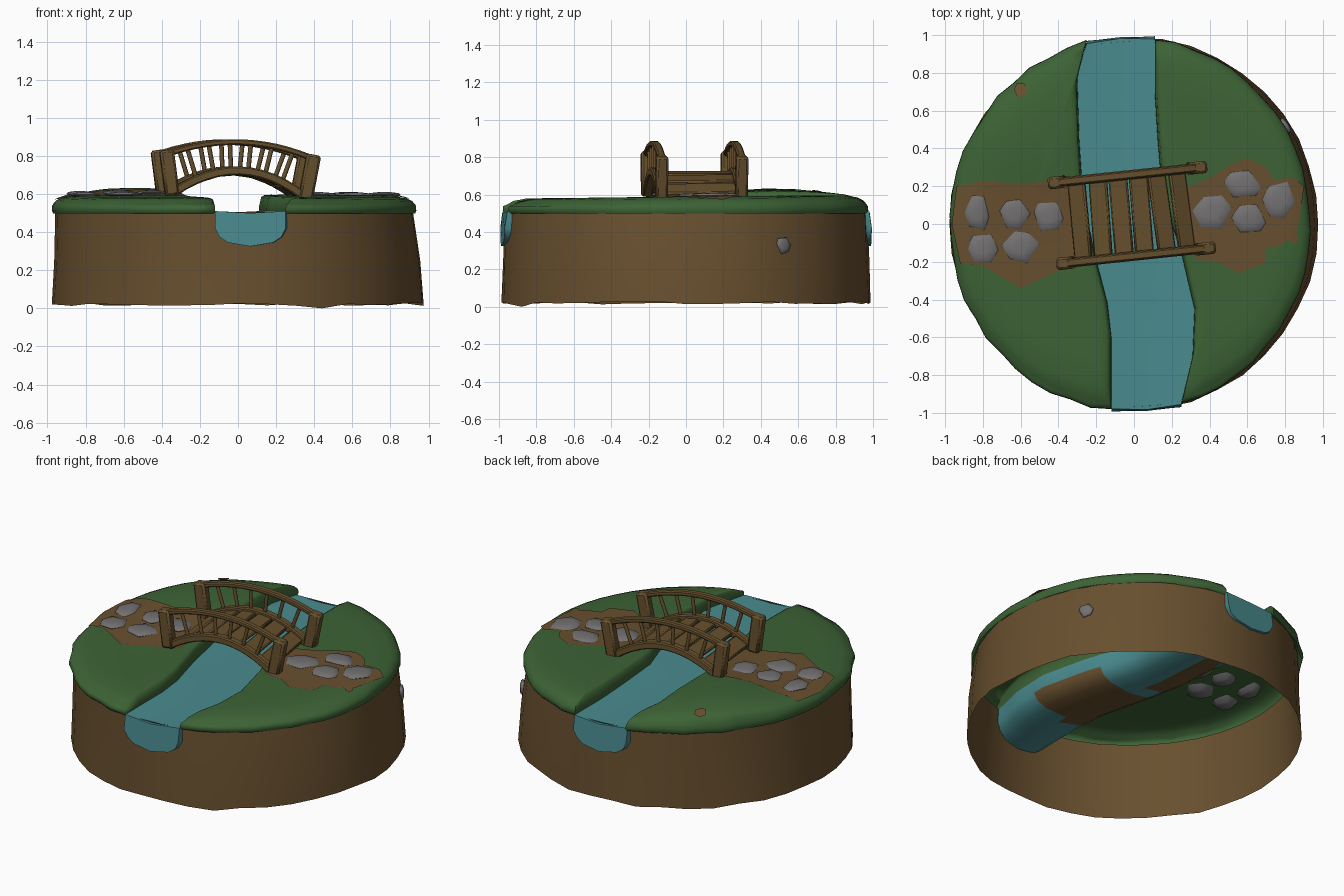
import bpy, bmesh, math, random
from mathutils import Matrix, Vector

if "Cube" in bpy.data.objects:
    bpy.data.objects.remove(bpy.data.objects["Cube"])

random.seed(4)


def material(name, rgb):
    m = bpy.data.materials.new(name)
    m.diffuse_color = (*rgb, 1)
    m.use_nodes = True
    m.node_tree.nodes["Principled BSDF"].inputs["Base Color"].default_value = m.diffuse_color
    return m


GRASS = material("grass green", (0.046, 0.124, 0.036))
SOIL = material("soil brown", (0.138, 0.079, 0.028))
WATER = material("water blue", (0.068, 0.260, 0.275))
STONE = material("stone grey", (0.170, 0.163, 0.165))
WOOD = material("wood brown", (0.135, 0.080, 0.026))


def finish(name, bm, mats, sheet=False, angle=40, bevel=0, matrix=None):
    """Turn a bmesh into a shaded object; sheets are made to face up."""
    bmesh.ops.recalc_face_normals(bm, faces=bm.faces)
    if sheet and sum(f.normal.z * f.calc_area() for f in bm.faces) < 0:
        bmesh.ops.reverse_faces(bm, faces=bm.faces)
    me = bpy.data.meshes.new(name)
    bm.to_mesh(me)
    bm.free()
    ob = bpy.data.objects.new(name, me)
    bpy.context.collection.objects.link(ob)
    for m in mats:
        me.materials.append(m)
    if matrix:
        ob.matrix_world = matrix
    bpy.ops.object.select_all(action='DESELECT')
    ob.select_set(True)
    bpy.context.view_layer.objects.active = ob
    bpy.ops.object.shade_smooth_by_angle(angle=math.radians(angle))
    if bevel:
        b = ob.modifiers.new("soft edges", 'BEVEL')
        b.width, b.segments = bevel, 1
    return ob


def loft(rings, closed=True, cap_start=False, cap_end=False):
    """Join equal-length rings of points with quads."""
    bm = bmesh.new()
    vs = [[bm.verts.new(p) for p in r] for r in rings]
    n = len(vs[0])
    for a, b in zip(vs, vs[1:]):
        for i in range(n if closed else n - 1):
            j = (i + 1) % n
            bm.faces.new((a[i], a[j], b[j], b[i]))
    for ring, cap in ((vs[0], cap_start), (vs[-1], cap_end)):
        if cap:
            bm.faces.new(ring)
    return bm


def subdivide(pts, k):
    out = []
    for a, b in zip(pts, pts[1:]):
        out += [tuple(a[c] + (b[c] - a[c]) * i / k for c in (0, 1)) for i in range(k)]
    return out + [pts[-1]]


CX, RX, RY = -0.02, 0.955, 0.99      # grass outline ellipse


def ground(x, y):
    """Height of the gently rolling turf."""
    r = math.hypot((x - CX) / RX, y / RY)
    bump = 0.04 * math.exp(-((x + 0.55) ** 2 + (y - 0.45) ** 2) / 0.13)
    return 0.588 + 0.01 * y + bump - 0.03 * min(1, max(0, (r - 0.86) / 0.14)) ** 2


def shrink(pts, c, s, z=None, lift=0.0):
    out = []
    for x, y in pts:
        px, py = c[0] + (x - c[0]) * s, c[1] + (y - c[1]) * s
        out.append((px, py, ground(px, py) + lift if z is None else z))
    return out


# River banks, listed from back to front
LEFT = [(-0.25, 0.975), (-0.30, 0.77), (-0.29, 0.45), (-0.27, 0.15), (-0.21, -0.15),
        (-0.14, -0.42), (-0.12, -0.6), (-0.12, -0.98)]
RIGHT = [(0.11, 0.975), (0.11, 0.7), (0.125, 0.45), (0.15, 0.15), (0.25, -0.15),
         (0.32, -0.45), (0.31, -0.7), (0.25, -0.95)]

# Soil wall, open underneath, with a slightly uneven foot
N = 40
rings = []
for k, (cx, rx, ry, z) in enumerate([(0, .977, .988, .02), (-.003, .963, .981, .25), (-.018, .938, .97, .506)]):
    ring = []
    for i in range(N):
        a = math.tau * i / N
        w = 1 + random.uniform(-.004, .004)
        dz = random.uniform(-.008, .01) if k == 0 else 0
        if k == 0 and i == 33:
            dz = -.02
        ring.append((cx + rx * w * math.cos(a), ry * w * math.sin(a), z + dz))
    rings.append(ring)
finish("soil_wall", loft(rings), [SOIL], angle=60)

# Grass banks either side of the river, rolling softly down to the water
for name, edge, side in (("left_grass", LEFT, -1), ("right_grass", RIGHT, 1)):
    a0 = math.atan2(edge[-1][1] / RY, (edge[-1][0] - CX) / RX)
    a1 = math.atan2(edge[0][1] / RY, (edge[0][0] - CX) / RX)
    if side < 0:
        a0 += math.tau
    arc = []
    for i in range(1, 24):
        a = a0 + (a1 - a0) * i / 24
        w = 1 + random.uniform(-.006, .008)
        arc.append((CX + RX * w * math.cos(a), RY * w * math.sin(a)))
    outline = subdivide(edge, 3) + arc
    c = (0.57 * side, 0)
    rings = [shrink(outline, c, .985, .498), shrink(outline, c, 1, .512), shrink(outline, c, .997, .538)]
    rings += [shrink(outline, c, s, lift=d) for s, d in
              ((.975, -.012), (.94, -.003), (.87, 0), (.7, 0), (.5, 0), (.3, 0), (.1, 0))]
    finish(name, loft(rings, cap_end=True), [GRASS], sheet=True, angle=75)

# River: U-shaped channel of water that spills over both ends of the wall
SECTION = [(0, .51), (0, .42), (.06, .375), (.18, .345), (.5, .325), (.82, .345), (.94, .375),
           (1, .42), (1, .51), (.5, .50)]
le, re_ = subdivide(LEFT, 3), subdivide(RIGHT, 3)
rings = []
for i, (l, r) in enumerate(zip(le, re_)):
    ring = []
    for t, z in SECTION:
        x = l[0] + (r[0] - l[0]) * t
        y = l[1] + (r[1] - l[1]) * t
        if i in (0, len(le) - 1):
            e = .985 if z > .49 else 1.0 if z > .41 else .992
            y = math.copysign(e * math.sqrt(1 - (x / 1.02) ** 2), y)
        ring.append((x, y, z))
    rings.append(ring)
bm = loft(rings, cap_start=True, cap_end=True)
bmesh.ops.recalc_face_normals(bm, faces=bm.faces)
for f in bm.faces:                    # earthy river bed under the middle
    m = f.calc_center_median()
    if f.normal.z < -.3 and (-.55 < m.y < -.05 or (-.1 < m.y < .5 and m.x < -.1)):
        f.material_index = 1
finish("river", bm, [WATER, SOIL], angle=50)


# Earth path and small worn patches, laid just over the turf
def patch(name, pts, c):
    pts = subdivide(pts + [pts[0]], 2)[:-1]
    rings = [shrink(pts, c, s, lift=.006) for s in (1, .93, .85, .7, .5, .3, .1)]
    finish(name, loft(rings, cap_end=True), [SOIL], sheet=True, angle=70)


patch("left_path", [(-.94, .2), (-.8, .23), (-.6, .21), (-.45, .23), (-.36, .22), (-.3, .1),
                    (-.28, -.05), (-.29, -.2), (-.45, -.27), (-.6, -.34), (-.7, -.28),
                    (-.8, -.22), (-.92, -.21), (-.965, 0)], (-.6, 0))
patch("right_path", [(.2, .2), (.3, .2), (.42, .25), (.5, .31), (.6, .35), (.7, .3), (.74, .23),
                     (.84, .25), (.9, .2), (.88, .05), (.86, -.06), (.78, -.11), (.7, -.13),
                     (.69, -.21), (.55, -.26), (.45, -.2), (.33, -.19), (.25, -.03)], (.55, .03))
for i, (x, y, r) in enumerate([(-.60, .71, .045), (.85, -.08, .03)]):
    patch(f"worn_patch_{i}", [(x + r * math.cos(a) * .8, y + r * math.sin(a) * .9)
                              for a in (0, 1, 2.2, 3.1, 4.2, 5.2)], (x, y))


# Paving stones
def stone(name, r, matrix, ry=None):
    ry = ry or r
    k = 6
    prof = [(math.tau * (i + random.uniform(-.25, .25)) / k, random.uniform(.95, 1.12)) for i in range(k)]
    rings = [[(r * s * w * math.cos(a), ry * s * w * math.sin(a), z) for a, w in prof]
             for s, z in ((.6, -.03), (1, 0), (.88, .009), (.4, .014))]
    finish(name, loft(rings, cap_start=True, cap_end=True), [STONE], angle=60, matrix=matrix)


STONES = [(-.83, .06, .062, .10), (-.63, .06, .075, .085), (-.455, .045, .08, .09), (-.80, -.125, .075, .085),
          (-.60, -.12, .095, .085), (.42, .065, .10, .10), (.575, .21, .095, .075), (.61, .025, .085, .08),
          (.77, .125, .085, .10)]
for i, (x, y, r, ry) in enumerate(STONES):
    tilt = Matrix.Rotation(random.uniform(-.04, .04), 4, 'X')
    stone(f"paving_stone_{i}", r, Matrix.Translation((x, y, ground(x, y) + .006)) @ tilt, ry)
n = Vector((.82, .53, .05))
stone("wall_stone", .045, Matrix.Translation((.805, .52, .33)) @ n.to_track_quat('Z', 'Y').to_matrix().to_4x4())

# Arched wooden bridge, turned and tipped a little
BRIDGE = (Matrix.Translation((-.015, .045, .7)) @ Matrix.Rotation(math.radians(6), 4, 'Z')
          @ Matrix.Rotation(math.radians(1.8), 4, 'Y') @ Matrix.Translation((0, 0, -.7)))


def rail_z(x):
    return .872 - .5 * x * x


def deck_z(x):
    return .722 - 1.05 * x * x


def arched_beam(name, height, half, y, w, h):
    rings = []
    for i in range(13):
        x = half * (i / 6 - 1)
        d = (height(x + .01) - height(x - .01)) / .02
        n = Vector((-d, 0, 1)).normalized() * h / 2
        p = Vector((x, y, height(x)))
        o = Vector((0, w / 2, 0))
        rings.append([p + n + o, p + n - o, p - n - o, p - n + o])
    finish(name, loft(rings, cap_start=True, cap_end=True), [WOOD], bevel=.007, matrix=BRIDGE)


def block(name, size, matrix, bevel=.008):
    bm = bmesh.new()
    bmesh.ops.create_cube(bm, size=1, matrix=Matrix.Diagonal((*size, 1)))
    finish(name, bm, [WOOD], bevel=bevel, matrix=BRIDGE @ matrix)


for tag, y in (("front", -.215), ("back", .215)):
    arched_beam(tag + "_handrail", rail_z, .37, y, .042, .03)
    arched_beam(tag + "_deck_beam", deck_z, .35, y, .05, .045)
    for s in (-1, 1):                 # end posts lean outwards
        m = Matrix.Translation((s * .37, y, .70)) @ Matrix.Rotation(s * .16, 4, 'Y')
        block(f"{tag}_post_{'left' if s < 0 else 'right'}", (.075, .065, .24), m, .012)
    for i in range(6):                # balusters fan out from the arch
        x = (i - 2.5) * .1
        a = Vector((x * .9, y, deck_z(x * .9)))
        b = Vector((x * 1.12, y, rail_z(x * 1.12)))
        m = Matrix.Translation((a + b) / 2) @ (b - a).to_track_quat('Z', 'Y').to_matrix().to_4x4()
        bm = bmesh.new()
        bmesh.ops.create_cone(bm, cap_ends=True, segments=6, radius1=.012, radius2=.012, depth=(b - a).length)
        finish(f"{tag}_baluster_{i}", bm, [WOOD], angle=65, matrix=BRIDGE @ m)

for i in range(6):                    # deck planks
    x = (i - 2.5) * .108
    m = (Matrix.Translation((x, 0, deck_z(x) - .012)) @ Matrix.Rotation(math.atan(2.1 * x), 4, 'Y')
         @ Matrix.Rotation(random.uniform(-.04, .04), 4, 'Z'))
    block(f"deck_plank_{i}", (.1, .40, .028), m)
